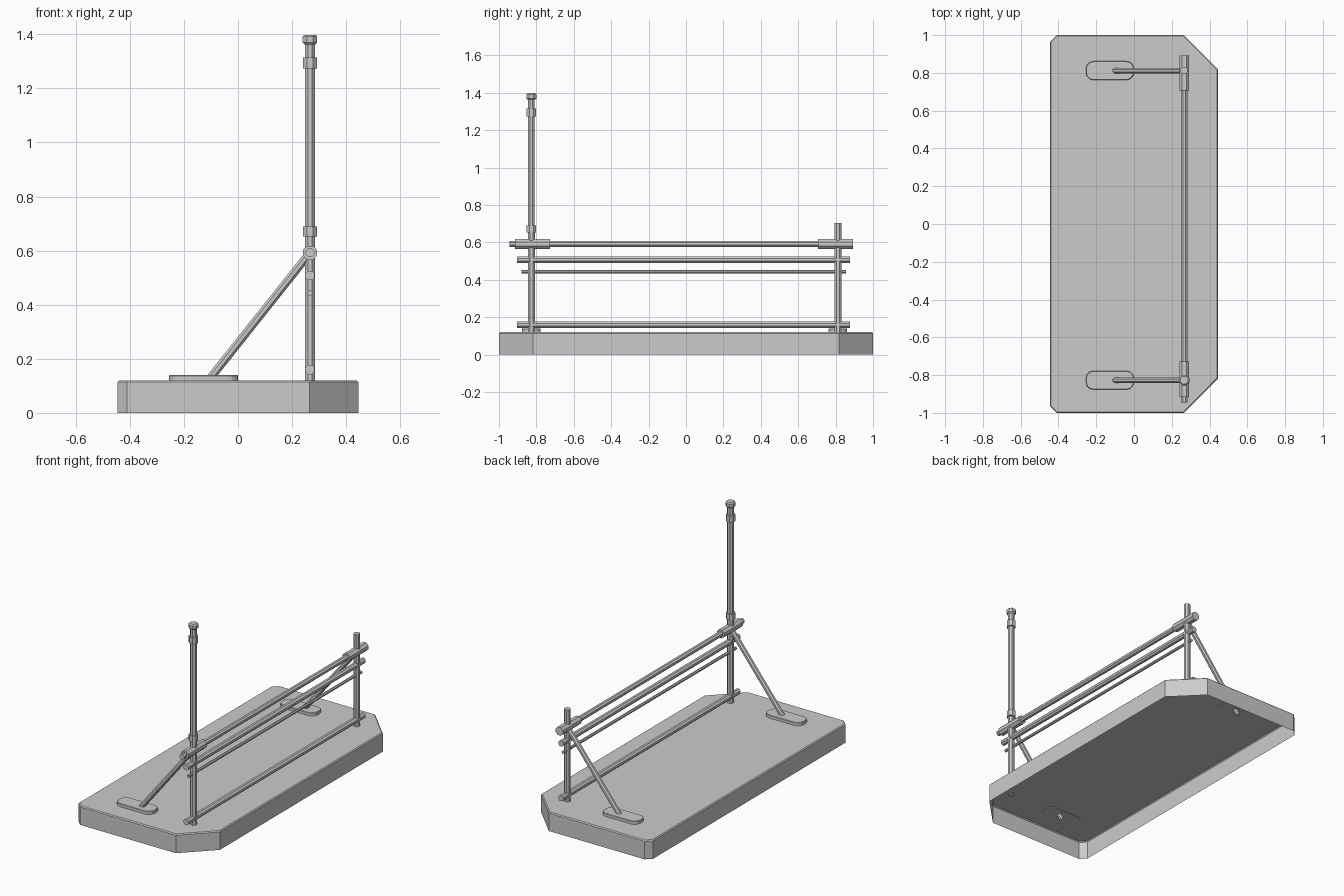
import bpy, bmesh, math
from mathutils import Vector

if "Cube" in bpy.data.objects:
    bpy.data.objects.remove(bpy.data.objects["Cube"])

POST_X, RAIL_Z = 0.266, 0.592
POST_Y = (-0.827, 0.812)


def finish(bm, name):
    bmesh.ops.recalc_face_normals(bm, faces=bm.faces)
    me = bpy.data.meshes.new(name)
    bm.to_mesh(me)
    bm.free()
    ob = bpy.data.objects.new(name, me)
    bpy.context.collection.objects.link(ob)
    return ob


def tube(name, a, b, r, bevel=0.0, sides=8):
    """Closed octagonal bar from a to b; r is measured to the flats."""
    a, b = Vector(a), Vector(b)
    d = b - a
    axis = d.normalized()
    ref = Vector((1, 0, 0)) if abs(axis.x) < 0.3 else Vector((0, 1, 0))
    u = (ref - axis * ref.dot(axis)).normalized()
    v = axis.cross(u)
    R = r / math.cos(math.pi / sides)
    rings = [(0, R), (1, R)]
    if bevel:
        t = bevel / d.length
        rings = [(0, R - bevel), (t, R), (1 - t, R), (1, R - bevel)]
    bm = bmesh.new()
    loops = []
    for t, rad in rings:
        loops.append([bm.verts.new(a + d * t + rad * (math.cos(w) * u + math.sin(w) * v))
                      for w in [(i + 0.5) * 2 * math.pi / sides for i in range(sides)]])
    for lo, hi in zip(loops, loops[1:]):
        for i in range(sides):
            j = (i + 1) % sides
            bm.faces.new((lo[i], lo[j], hi[j], hi[i]))
    bm.faces.new(loops[0])
    bm.faces.new(loops[-1])
    return finish(bm, name)


def slab(name, outline, z0, z1, edge=0.0, open_bottom=False):
    """Outline extruded upward, with an optional small bevel on the top rim."""
    bm = bmesh.new()
    bottom = bm.faces.new([bm.verts.new((x, y, z0)) for x, y in outline])
    ext = bmesh.ops.extrude_face_region(bm, geom=[bottom], use_keep_orig=True)["geom"]
    bmesh.ops.translate(bm, vec=(0, 0, z1 - z0),
                        verts=[g for g in ext if isinstance(g, bmesh.types.BMVert)])
    bmesh.ops.recalc_face_normals(bm, faces=bm.faces)
    if edge:
        rim = [e for e in bm.edges if all(abs(v.co.z - z1) < 1e-5 for v in e.verts)]
        bmesh.ops.bevel(bm, geom=rim, offset=edge, segments=1, affect='EDGES')
    if open_bottom:
        low = [f for f in bm.faces if all(abs(v.co.z - z0) < 1e-5 for v in f.verts)]
        bmesh.ops.delete(bm, geom=low, context='FACES_ONLY')
    return finish(bm, name)


# Platform: hollow underneath, large chamfers on the rail side
half = [(-0.445, 0.965), (-0.41, 1.0), (0.264, 1.0), (0.445, 0.818)]
slab("platform", half + [(x, -y) for x, y in reversed(half)], 0, 0.12, 0.006, True)

# Foot plates with rounded corners, and diagonal braces
for side, y in zip(("front", "back"), POST_Y):
    pts = []
    for cx, cy, start in ((-0.04, 0.01, 0), (-0.215, 0.01, 90), (-0.215, -0.01, 180), (-0.04, -0.01, 270)):
        for k in range(4):
            w = math.radians(start + 30 * k)
            pts.append((cx + 0.04 * math.cos(w), y + cy + 0.04 * math.sin(w)))
    slab(side + "_foot_plate", pts, 0.116, 0.14, 0.003)
    tube(side + "_brace", (-0.13, y, 0.094), (POST_X, y, RAIL_Z), 0.015)

# Posts
tube("front_post", (POST_X, POST_Y[0], 0.115), (POST_X, POST_Y[0], 0.67), 0.0185)
tube("back_post", (POST_X, POST_Y[1], 0.115), (POST_X, POST_Y[1], 0.705), 0.0185)

# Tall mast with collars and cap
for name, z0, z1, r, bev in (("mast", 0.66, 1.38, 0.018, 0),
                             ("mast_lower_collar", 0.652, 0.69, 0.026, 0),
                             ("mast_upper_collar", 1.274, 1.315, 0.026, 0),
                             ("mast_cap", 1.363, 1.398, 0.027, 0.007)):
    tube(name, (POST_X, POST_Y[0], z0), (POST_X, POST_Y[0], z1), r, bev)

# Horizontal rails and the sleeves on the top rail
for name, y0, y1, z, r in (("top_rail", -0.945, 0.89, RAIL_Z, 0.016),
                           ("front_sleeve", -0.915, -0.727, RAIL_Z, 0.026),
                           ("back_sleeve", 0.706, 0.893, RAIL_Z, 0.026),
                           ("upper_rail", -0.903, 0.877, 0.508, 0.0175),
                           ("thin_rail", -0.88, 0.855, 0.443, 0.009),
                           ("bottom_rail", -0.903, 0.877, 0.16, 0.0175)):
    tube(name, (POST_X, y0, z), (POST_X, y1, z), r)
